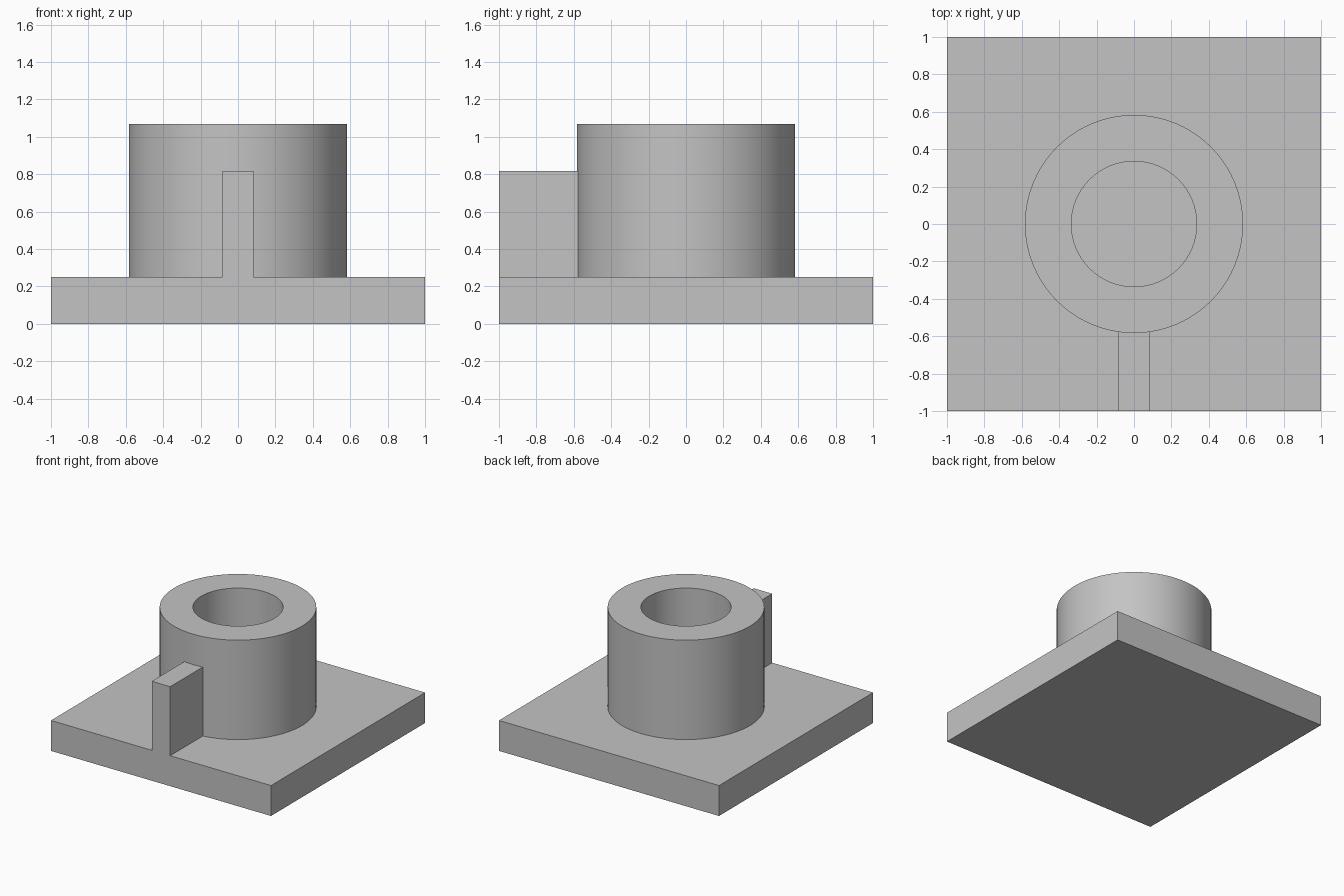
import bpy

cube = bpy.data.objects.get("Cube")
if cube:
    bpy.data.objects.remove(cube, do_unlink=True)

BASE_TOP, COLLAR_TOP, RIB_TOP = 0.25, 1.067, 0.817
COLLAR_R, BORE_R, RIB_W = 0.583, 0.335, 0.167

grey = bpy.data.materials.new("plain grey")
grey.use_nodes = True
grey.diffuse_color = (0.55, 0.55, 0.55, 1)
grey.node_tree.nodes["Principled BSDF"].inputs["Base Color"].default_value = (0.55, 0.55, 0.55, 1)


def finish(name):
    obj = bpy.context.object
    obj.name = obj.data.name = name
    obj.data.materials.append(grey)
    bpy.ops.object.transform_apply(location=True, rotation=True, scale=True)
    return obj


def box(name, x0, x1, y0, y1, z0, z1):
    bpy.ops.mesh.primitive_cube_add(size=1, location=((x0 + x1) / 2, (y0 + y1) / 2, (z0 + z1) / 2))
    bpy.context.object.scale = (x1 - x0, y1 - y0, z1 - z0)
    return finish(name)


def cylinder(name, radius, z0, z1):
    bpy.ops.mesh.primitive_cylinder_add(vertices=96, radius=radius, depth=z1 - z0,
                                        location=(0, 0, (z0 + z1) / 2))
    return finish(name)


def combine(target, other, operation):
    bpy.context.view_layer.objects.active = target
    mod = target.modifiers.new(operation.title(), "BOOLEAN")
    mod.operation, mod.solver, mod.object = operation, "EXACT", other
    bpy.ops.object.modifier_apply(modifier=mod.name)
    bpy.data.objects.remove(other, do_unlink=True)


# Square plate with a flush front rib and a round collar, joined into one solid
body = box("collared_base", -1, 1, -1, 1, 0, BASE_TOP)
rib = box("front_rib", -RIB_W / 2, RIB_W / 2, -1, -0.45, BASE_TOP - 0.1, RIB_TOP)
combine(body, rib, "UNION")
combine(body, cylinder("collar", COLLAR_R, BASE_TOP - 0.1, COLLAR_TOP), "UNION")

# Bore down to the plate
combine(body, cylinder("bore", BORE_R, BASE_TOP, COLLAR_TOP + 0.1), "DIFFERENCE")

bpy.ops.object.select_all(action="DESELECT")
body.select_set(True)
bpy.context.view_layer.objects.active = body
bpy.ops.object.shade_smooth_by_angle(angle=0.52)
